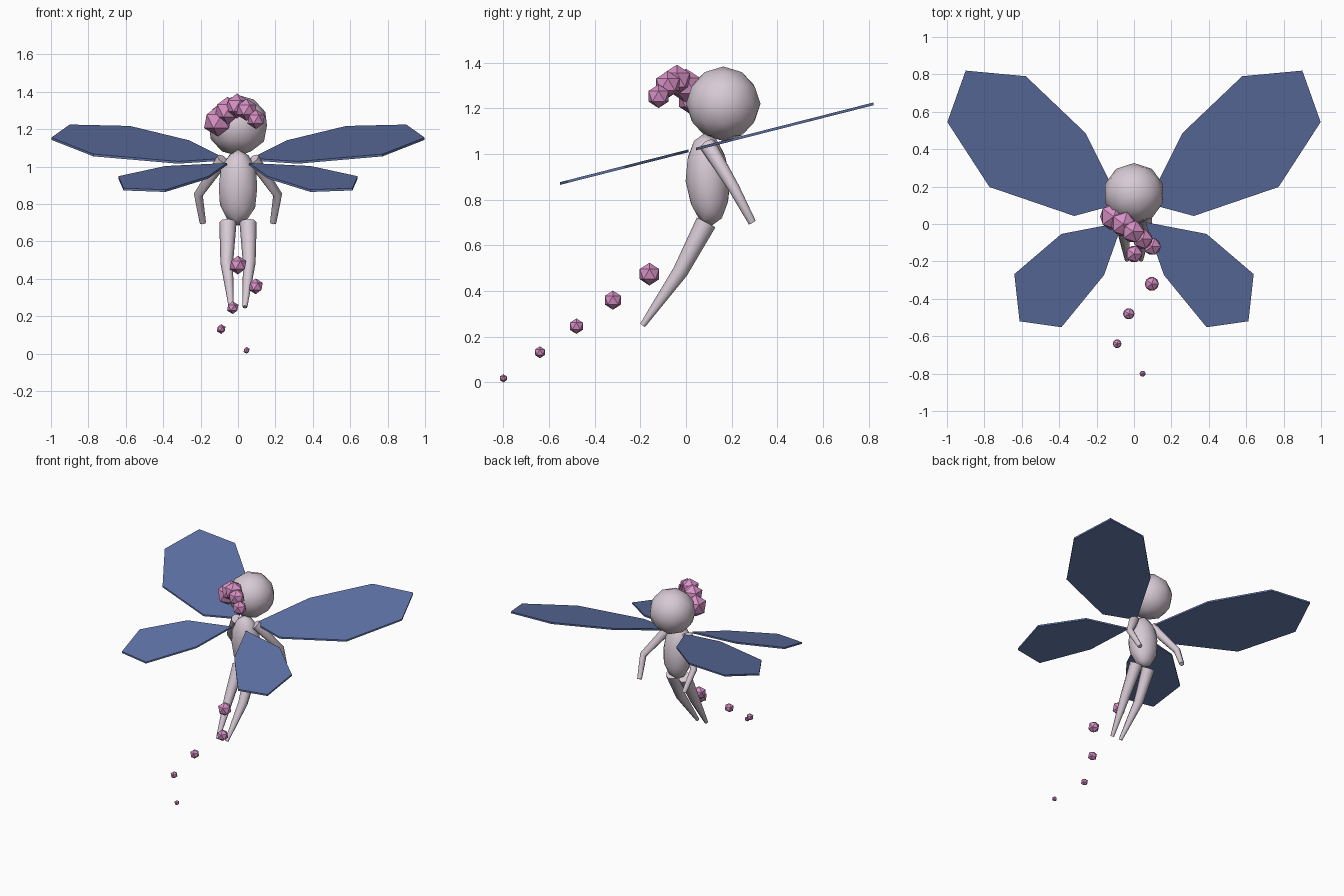
import bpy, bmesh, math
from mathutils import Vector

if "Cube" in bpy.data.objects:
    bpy.data.objects.remove(bpy.data.objects["Cube"])


def material(name, rgb):
    m = bpy.data.materials.new(name)
    m.diffuse_color = (*rgb, 1)
    m.use_nodes = True
    m.node_tree.nodes["Principled BSDF"].inputs["Base Color"].default_value = m.diffuse_color
    return m


SKIN = material("pale_skin", (0.68, 0.59, 0.66))
PINK = material("pink", (0.68, 0.28, 0.56))
BLUE = material("wing_blue", (0.115, 0.17, 0.38))


def finish(bm, name, mat, smooth):
    bmesh.ops.recalc_face_normals(bm, faces=bm.faces)
    for f in bm.faces:
        f.smooth = smooth
    me = bpy.data.meshes.new(name)
    bm.to_mesh(me)
    bm.free()
    me.materials.append(mat)
    ob = bpy.data.objects.new(name, me)
    bpy.context.collection.objects.link(ob)
    return ob


def ball(name, mat, loc, scale, subdiv, smooth, tilt=0.0):
    bm = bmesh.new()
    bmesh.ops.create_icosphere(bm, subdivisions=subdiv, radius=1)
    ob = finish(bm, name, mat, smooth)
    ob.location, ob.scale = loc, scale
    ob.rotation_euler.x = tilt
    return ob


def limb(name, points, radii, sides=8):
    """Tapered tube through the points, with flat caps."""
    bm = bmesh.new()
    pts = [Vector(p) for p in points]
    rings = []
    for i, (p, r) in enumerate(zip(pts, radii)):
        t = (pts[min(i + 1, len(pts) - 1)] - pts[max(i - 1, 0)]).normalized()
        u = t.cross(Vector((1, 0, 0))).normalized()
        v = t.cross(u)
        rings.append([bm.verts.new(p + r * (math.cos(a) * u + math.sin(a) * v))
                      for a in (math.tau * k / sides for k in range(sides))])
    for a, b in zip(rings, rings[1:]):
        for k in range(sides):
            n = (k + 1) % sides
            bm.faces.new((a[k], a[n], b[n], b[k]))
    bm.faces.new(rings[0])
    bm.faces.new(rings[-1])
    ob = finish(bm, name, SKIN, True)
    for f in ob.data.polygons:          # crisp end caps
        if len(f.vertices) == sides:
            f.use_smooth = False


def wing(name, outline, side, thick=0.012):
    """Flat plate following one sloping plane."""
    bm = bmesh.new()
    f = bm.faces.new([bm.verts.new((side * x, y, 1.005 + 0.254 * y)) for x, y in outline])
    top = bmesh.ops.extrude_face_region(bm, geom=[f])["geom"]
    bmesh.ops.translate(bm, vec=(0, 0, thick),
                        verts=[g for g in top if isinstance(g, bmesh.types.BMVert)])
    finish(bm, name, BLUE, False)


# Head and torso
ball("head", SKIN, (0, 0.163, 1.22), (0.163,) * 3, 2, True)
ball("torso", SKIN, (0, 0.096, 0.888), (0.108, 0.098, 0.204), 2, True, math.radians(4))

# Paired limbs and wings
FORE = [(0.07, 0.11), (0.32, 0.043), (0.773, 0.198), (0.998, 0.545),
        (0.90, 0.82), (0.578, 0.79), (0.26, 0.487)]
HIND = [(0.06, 0.01), (0.388, -0.053), (0.64, -0.268), (0.612, -0.52),
        (0.388, -0.552), (0.16, -0.273)]
for s, tag in ((-1, "left"), (1, "right")):
    limb("arm_" + tag, [(s * 0.08, 0.095, 1.04), (s * 0.212, 0.21, 0.85), (s * 0.188, 0.29, 0.70)],
         [0.036, 0.025, 0.017])
    limb("leg_" + tag, [(s * 0.054, 0.088, 0.70), (s * 0.06, -0.025, 0.485), (s * 0.037, -0.19, 0.25)],
         [0.046, 0.034, 0.013])
    wing("fore_wing_" + tag, FORE, s)
    wing("hind_wing_" + tag, HIND, s)

# Arched row of flower balls across the forehead
for i in range(5):
    t = i / 4
    ball(f"flower_{i + 1}", PINK,
         (-0.108 + 0.205 * t, 0.04 - 0.16 * t, 1.243 + 0.01 * t + 0.076 * math.sin(math.pi * t)),
         (0.082 - 0.03 * t,) * 3, 1, False)

# Trail of shrinking sparkles
for i, x in enumerate((0, 0.095, -0.028, -0.09, 0.046)):
    ball(f"sparkle_{i + 1}", PINK, (x, -0.16 - 0.16 * i, 0.474 - 0.114 * i),
         (0.05 - 0.008 * i,) * 3, 1, False)
